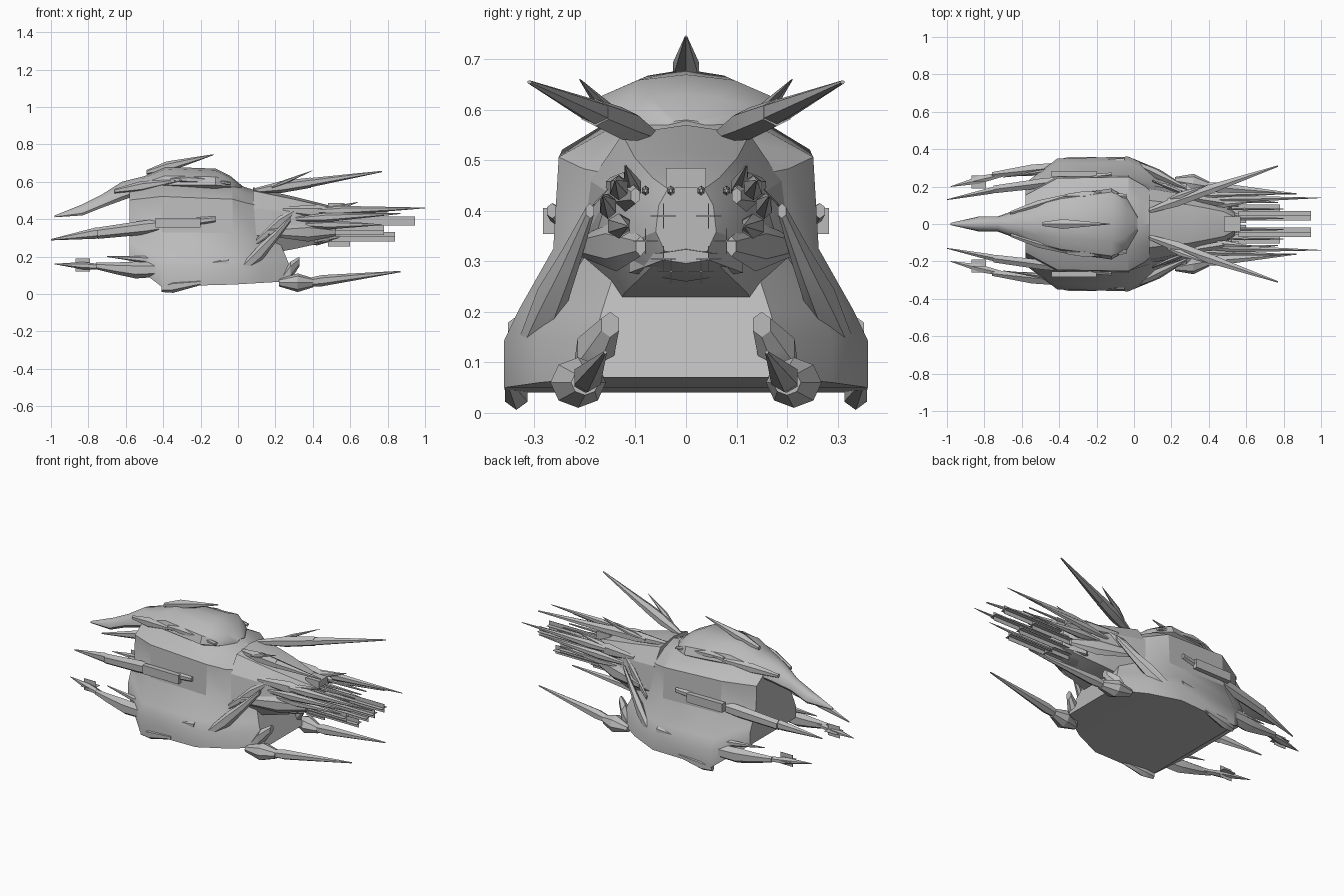
import bpy, bmesh, math
from mathutils import Vector

if "Cube" in bpy.data.objects:
    bpy.data.objects.remove(bpy.data.objects["Cube"])

GREY = (0.5, 0.5, 0.5, 1)
grey = bpy.data.materials.new("hull grey")
grey.use_nodes = True
grey.diffuse_color = GREY
grey.node_tree.nodes["Principled BSDF"].inputs["Base Color"].default_value = GREY

# Half cross-sections: (share of half width, share of height), bottom to top
HULL_SHAPE = ((1, 0), (1, .17), (.92, .28), (.73, .5), (.7, .83), (.4, .94), (0, 1))
DOME_SHAPE = ((.8, 0), (1, .2), (.9, .6), (.5, .9), (0, 1))
NECK_SHAPE = ((.7, 0), (1, .3), (.9, .7), (.6, .95), (0, 1))


def section(shape, x, width, bottom, top, slant=0):
    """Symmetric ring at x; slant pulls its upper end backward."""
    half = [(x - slant * t, y * width, bottom + t * (top - bottom)) for y, t in shape]
    return half + [(px, -py, pz) for px, py, pz in reversed(half[:-1])]


def loft(name, rings, mirror=False, angle=25):
    """Skin a row of equal rings, close both ends, mirror across y if asked."""
    bm = bmesh.new()
    rows = [[bm.verts.new(point) for point in ring] for ring in rings]
    count = len(rows[0])
    for near, far in zip(rows, rows[1:]):
        for i in range(count):
            j = (i + 1) % count
            bm.faces.new((near[i], near[j], far[j], far[i]))
    bm.faces.new(rows[0])
    bm.faces.new(rows[-1])
    bmesh.ops.recalc_face_normals(bm, faces=bm.faces)
    mesh = bpy.data.meshes.new(name)
    bm.to_mesh(mesh)
    bm.free()
    mesh.materials.append(grey)
    part = bpy.data.objects.new(name, mesh)
    bpy.context.collection.objects.link(part)
    if mirror:
        modifier = part.modifiers.new("mirror", 'MIRROR')
        modifier.use_axis = (False, True, False)
        modifier.use_mirror_merge = False
    bpy.ops.object.select_all(action='DESELECT')
    part.select_set(True)
    bpy.context.view_layer.objects.active = part
    bpy.ops.object.shade_smooth_by_angle(angle=math.radians(angle))


def spike(name, root, tip, width, height, peak=.3, sag=0, blunt=.08, mirror=True, sides=6):
    """Blade that swells from root to peak, then tapers to tip; sag bends it downward."""
    rings = []
    for t in (0, peak / 2, peak, (1 + peak) / 2, 1):
        size = .4 + .6 * t / peak if t <= peak else 1 - (1 - blunt) * (t - peak) / (1 - peak)
        centre = Vector(root).lerp(Vector(tip), t)
        centre.z -= sag * math.sin(math.pi * t)
        turns = [math.tau * i / sides + math.pi / 2 for i in range(sides)]
        rings.append([centre + Vector((0, width * size * math.cos(turn), height * size * math.sin(turn)))
                      for turn in turns])
    loft(name, rings, mirror)


def box(name, back, front, y, z, width, height, mirror=True):
    """Block or plate along x, given by half width and half height."""
    corners = ((-width, -height), (width, -height), (width, height), (-width, height))
    loft(name, [[(x, y + a, z + b) for a, b in corners] for x in (back, front)], mirror)


def crossed_plates(name, back, front, y, z, reach):
    """Two thin plates crossing along x."""
    box(name + "_flat", back, front, y, z, reach, .001)
    box(name + "_upright", back, front, y, z, .001, reach)


# Main hull, with a front edge that slopes back toward the top
loft("main_hull", [section(HULL_SHAPE, x=-.58, width=.22, bottom=.17, top=.57),
                   section(HULL_SHAPE, x=-.41, width=.35, bottom=.04, top=.62),
                   section(HULL_SHAPE, x=-.03, width=.36, bottom=.05, top=.6),
                   section(HULL_SHAPE, x=.14, width=.29, bottom=.06, top=.57, slant=.1),
                   section(HULL_SHAPE, x=.31, width=.18, bottom=.07, top=.55, slant=.2)])

# Forward neck and nose
loft("neck", [section(NECK_SHAPE, x=.08, width=.21, bottom=.2, top=.57),
              section(NECK_SHAPE, x=.3, width=.17, bottom=.24, top=.52),
              section(NECK_SHAPE, x=.48, width=.11, bottom=.28, top=.475),
              section(NECK_SHAPE, x=.54, width=.06, bottom=.32, top=.45)])
box("gun_mount", back=.48, front=.57, y=0, z=.465, width=.04, height=.02, mirror=False)
spike("nose_chin", root=(.3, 0, .28), tip=(.55, 0, .31), width=.13, height=.035,
      peak=.5, blunt=.4, mirror=False)
spike("jaw_plate", root=(.16, .21, .33), tip=(.52, .09, .33), width=.025, height=.05, peak=.6, blunt=.4)
spike("cheek_plate", root=(.24, .15, .45), tip=(.56, .1, .43), width=.025, height=.04, peak=.6, blunt=.4)

# Domed upper shell that runs out into a tail
loft("upper_shell", [section(DOME_SHAPE, x=-.98, width=.006, bottom=.41, top=.42),
                     section(DOME_SHAPE, x=-.83, width=.04, bottom=.42, top=.48),
                     section(DOME_SHAPE, x=-.73, width=.04, bottom=.46, top=.53),
                     section(DOME_SHAPE, x=-.62, width=.08, bottom=.5, top=.6),
                     section(DOME_SHAPE, x=-.5, width=.12, bottom=.54, top=.63),
                     section(DOME_SHAPE, x=-.39, width=.15, bottom=.56, top=.68),
                     section(DOME_SHAPE, x=-.12, width=.19, bottom=.56, top=.67),
                     section(DOME_SHAPE, x=-.04, width=.14, bottom=.56, top=.63),
                     section(DOME_SHAPE, x=.02, width=.04, bottom=.56, top=.58)], angle=35)
spike("crest_fin", root=(-.49, 0, .65), tip=(-.13, 0, .745), width=.03, height=.03, mirror=False)
spike("shell_brow", root=(-.36, .15, .61), tip=(-.04, .15, .59), width=.03, height=.02, sag=-.01, blunt=.4)
spike("shell_side_blade", root=(-.66, .06, .55), tip=(-.3, .17, .61), width=.025, height=.03, peak=.4)

# Upper horns with a sheath around the lower half
spike("upper_horn", root=(.1, .08, .55), tip=(.77, .31, .655), width=.03, height=.024, peak=.45, blunt=.15)
spike("horn_sheath", root=(.08, .07, .55), tip=(.39, .18, .595), width=.036, height=.032, peak=.5, blunt=.85)
spike("horn_barb", root=(.18, .13, .57), tip=(.4, .21, .66), width=.02, height=.012)

# Thin forward tines
spike("long_tine", root=(.36, .13, .44), tip=(1, .14, .46), width=.02, height=.025)
spike("outer_tine", root=(.3, .15, .4), tip=(.87, .165, .43), width=.018, height=.025)
spike("short_tine", root=(.42, .1, .43), tip=(.64, .12, .49), width=.02, height=.02)
spike("side_tine", root=(.36, .14, .37), tip=(.77, .115, .37), width=.025, height=.025)

# Lower front pods with long spikes
spike("lower_spike", root=(.27, .21, .05), tip=(.87, .16, .12), width=.03, height=.03, blunt=.12)
spike("lower_pod", root=(.22, .23, .06), tip=(.4, .2, .06), width=.055, height=.05,
      peak=.55, blunt=.5, sides=8)
spike("pod_arm", root=(.23, .21, .07), tip=(.33, .15, .175), width=.04, height=.05, peak=.5, blunt=.5)

# Crossed beam plates and barrels under the nose
crossed_plates("upper_beam", back=.56, front=.945, y=.045, z=.39, reach=.025)
crossed_plates("lower_beam", back=.5, front=.84, y=.045, z=.305, reach=.025)
crossed_plates("middle_beam", back=.5, front=.78, y=.08, z=.34, reach=.025)
crossed_plates("short_beam", back=.48, front=.6, y=.03, z=.28, reach=.025)
for y in (.03, .08):
    spike("gun_barrel", root=(.5, y, .44), tip=(.8, y, .44), width=.008, height=.01, blunt=.4)

# Side blades running down the front flank
spike("flank_blade", root=(-.04, .345, .08), tip=(.28, .19, .4), width=.03, height=.05,
      peak=.5, sag=.02, blunt=.3)
spike("flank_ridge", root=(.1, .23, .28), tip=(.3, .15, .44), width=.015, height=.04, peak=.6, blunt=.2)

# Middle rear spikes and side pods
spike("middle_tail", root=(-.12, .265, .4), tip=(-.75, .185, .325), width=.03, height=.038, peak=.6, blunt=.8)
spike("middle_tail_tip", root=(-.66, .2, .34), tip=(-1, .13, .29), width=.02, height=.03, blunt=.12)
box("side_pod", back=-.44, front=-.2, y=.268, z=.38, width=.015, height=.026)

# Lower rear spikes, with small crossed plates near the tips
spike("lower_tail", root=(-.05, .34, .17), tip=(-.76, .265, .15), width=.035, height=.045,
      peak=.7, sag=.035, blunt=.4)
spike("lower_tail_tip", root=(-.64, .28, .14), tip=(-.98, .2, .16), width=.024, height=.02, peak=.55)
crossed_plates("tail_plate", back=-.87, front=-.79, y=.225, z=.155, reach=.035)
spike("upper_side_tail", root=(-.2, .32, .16), tip=(-.7, .25, .2), width=.02, height=.03)

# Rear keel feet
spike("keel_foot", root=(-.2, .35, .06), tip=(-.41, .33, .03), width=.026, height=.033, peak=.7, blunt=.6)
